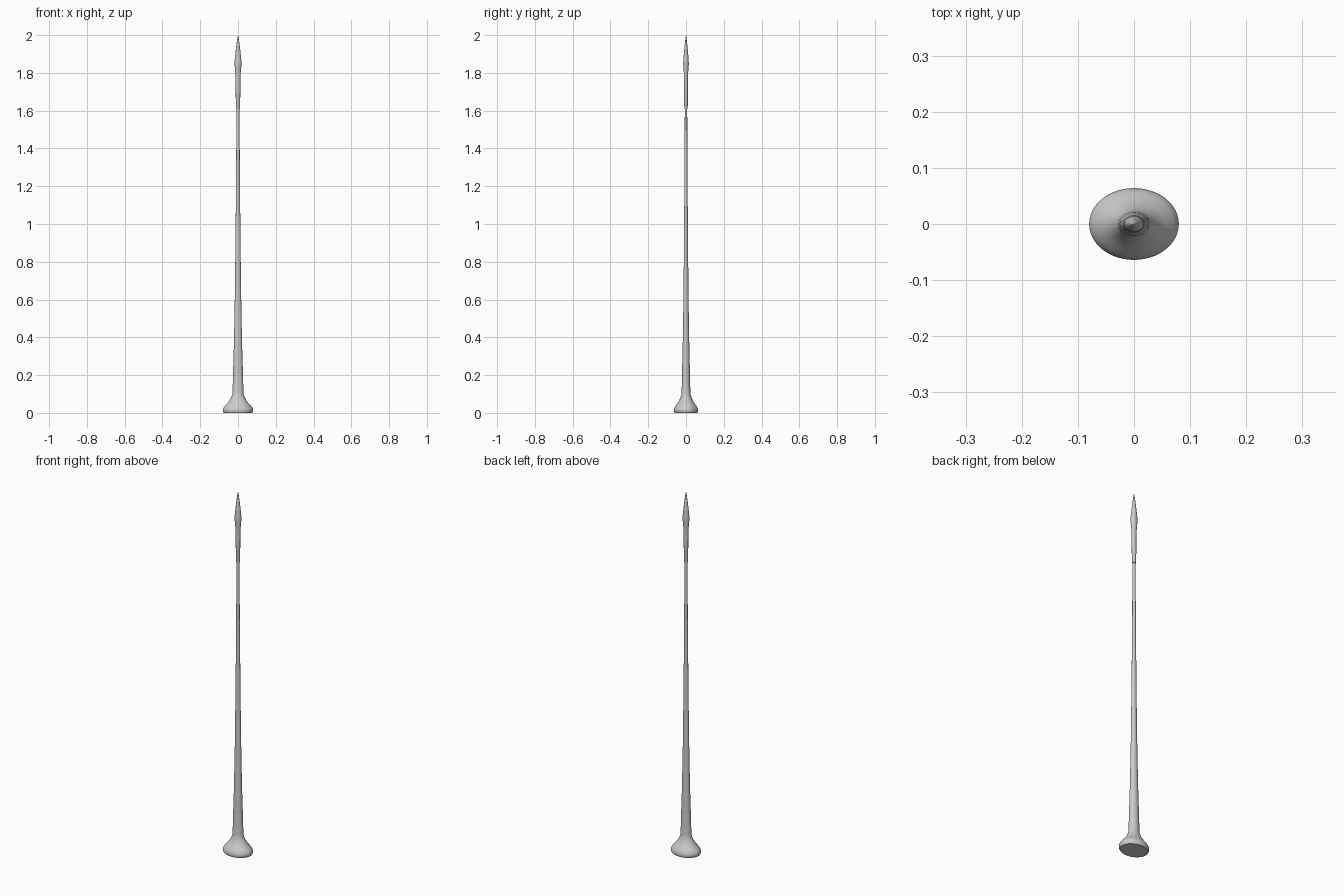
import bpy, bmesh, math

if "Cube" in bpy.data.objects:
    bpy.data.objects.remove(bpy.data.objects["Cube"])

DEPTH = 0.8   # oval section: depth relative to width
SIDES = 48


def lathe(name, profile):
    """Oval turned solid from (half width, height) pairs, bottom to top."""
    bm = bmesh.new()
    rings = []
    for r, z in profile:
        if r == 0:
            rings.append([bm.verts.new((0, 0, z))])
        else:
            angles = [2 * math.pi * i / SIDES for i in range(SIDES)]
            rings.append([bm.verts.new((r * math.cos(a), DEPTH * r * math.sin(a), z))
                          for a in angles])
    for low, high in zip(rings, rings[1:]):
        for i in range(SIDES):
            j = (i + 1) % SIDES
            if len(high) == 1:
                bm.faces.new((low[i], low[j], high[0]))
            else:
                bm.faces.new((low[i], low[j], high[j], high[i]))
    bm.faces.new(rings[0][::-1])
    if len(rings[-1]) > 1:
        bm.faces.new(rings[-1])
    mesh = bpy.data.meshes.new(name)
    bm.to_mesh(mesh)
    bm.free()
    obj = bpy.data.objects.new(name, mesh)
    bpy.context.collection.objects.link(obj)
    bpy.ops.object.select_all(action='DESELECT')
    obj.select_set(True)
    bpy.context.view_layer.objects.active = obj
    bpy.ops.object.shade_smooth_by_angle(angle=math.radians(35))
    return obj


# Flared foot running up into the long tapering shaft
lathe("foot_and_shaft", [
    (0.075, 0), (0.079, 0.006), (0.080, 0.015), (0.078, 0.024), (0.070, 0.036),
    (0.057, 0.050), (0.046, 0.064), (0.037, 0.080), (0.031, 0.095), (0.029, 0.105),
    (0.0265, 0.2), (0.022, 0.35), (0.0178, 0.55), (0.0145, 0.8), (0.0115, 1.1),
    (0.0095, 1.35), (0.008, 1.615)])

# Thicker collar with a bulging pointed tip
lathe("collar_and_tip", [
    (0.0105, 1.61), (0.0115, 1.615), (0.0125, 1.75), (0.0135, 1.79), (0.0165, 1.825),
    (0.0185, 1.845), (0.0180, 1.86), (0.0160, 1.885), (0.0120, 1.92),
    (0.0070, 1.96), (0.0025, 1.99), (0, 2.0)])
